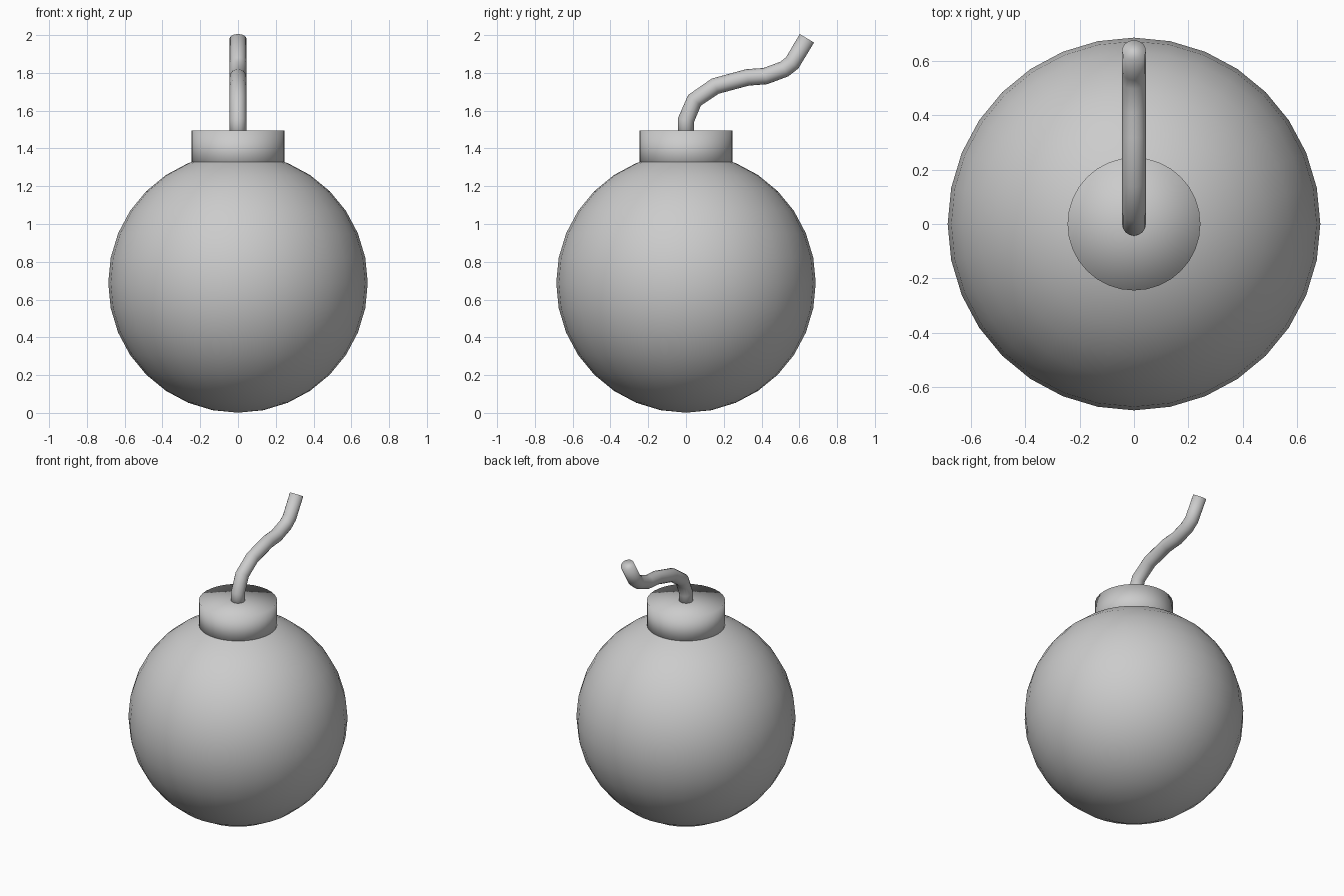
import bpy, bmesh, math
from mathutils import Vector

if "Cube" in bpy.data.objects:
    bpy.data.objects.remove(bpy.data.objects["Cube"])

grey = bpy.data.materials.new("plain_grey")
grey.diffuse_color = (0.6, 0.6, 0.6, 1)
grey.use_nodes = True
grey.node_tree.nodes["Principled BSDF"].inputs["Base Color"].default_value = grey.diffuse_color


def finish(name, bm):
    """Turn a bmesh into a smooth, coloured object."""
    bmesh.ops.recalc_face_normals(bm, faces=bm.faces)
    for f in bm.faces:
        f.smooth = True
    mesh = bpy.data.meshes.new(name)
    bm.to_mesh(mesh)
    bm.free()
    mesh.materials.append(grey)
    obj = bpy.data.objects.new(name, mesh)
    bpy.context.collection.objects.link(obj)
    return obj


# Round body
bm = bmesh.new()
bmesh.ops.create_uvsphere(bm, u_segments=32, v_segments=16, radius=0.687)
bmesh.ops.translate(bm, verts=bm.verts, vec=(0, 0, 0.688))
finish("body", bm)

# Short neck, sunk into the body, shaded smoothly over its rim
bm = bmesh.new()
bmesh.ops.create_cone(bm, cap_ends=True, cap_tris=True, segments=32,
                      radius1=0.245, radius2=0.245, depth=0.215)
bmesh.ops.translate(bm, verts=bm.verts, vec=(0, 0, 1.495 - 0.1075))
finish("neck", bm)

# Bent fuse: circles swept along a path in the y-z plane
path = [Vector((0, y, z)) for y, z in (
    (0, 1.45), (0, 1.55), (0.045, 1.655), (0.155, 1.73), (0.325, 1.776),
    (0.42, 1.783), (0.52, 1.82), (0.562, 1.868), (0.64, 1.983))]
path[7] = path[6].lerp(path[8], 0.25) + Vector((0, 0.012, -0.008))
radius, sides = 0.044, 16
bm = bmesh.new()
rings = []
for i, p in enumerate(path):
    before = path[max(i - 1, 0)]
    after = path[min(i + 1, len(path) - 1)]
    d1 = (p - before).normalized()
    d2 = (after - p).normalized()
    tangent = (d1 + d2).normalized()
    across = Vector((1, 0, 0))
    up = tangent.cross(across)
    rings.append([bm.verts.new(
        p + radius * (math.cos(a) * across + math.sin(a) * up))
        for a in (2 * math.pi * k / sides for k in range(sides))])
for lower, upper in zip(rings, rings[1:]):
    for k in range(sides):
        n = (k + 1) % sides
        bm.faces.new((lower[k], lower[n], upper[n], upper[k]))
bm.faces.new(rings[0])
bm.faces.new(rings[-1])
finish("fuse", bm)
